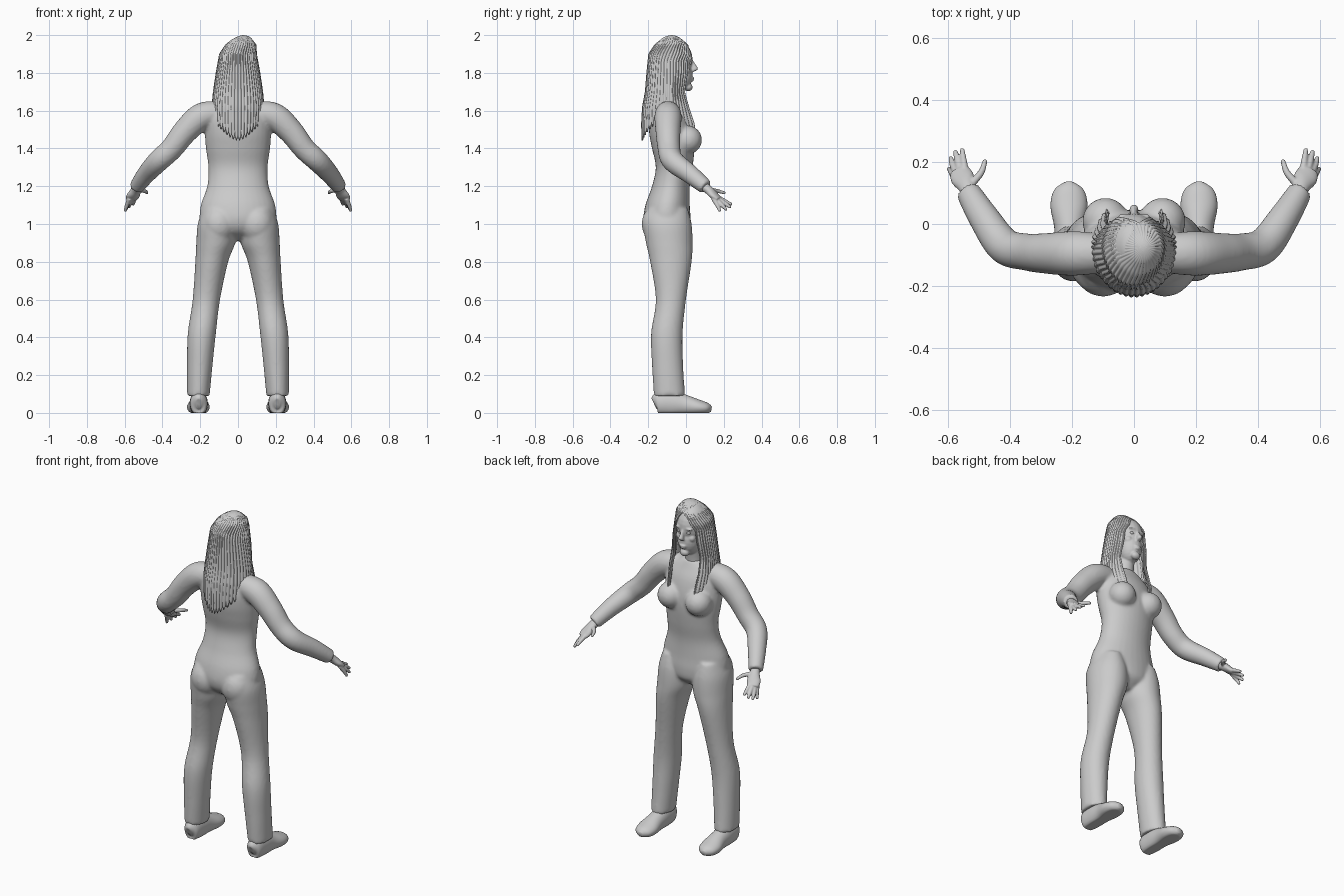
import bpy, bmesh, math
from mathutils import Vector, Matrix

cube = bpy.data.objects.get("Cube")
if cube:
    bpy.data.objects.remove(cube)

grey = bpy.data.materials.new("light grey")
grey.use_nodes = True
grey.diffuse_color = (0.6, 0.6, 0.6, 1)
grey.node_tree.nodes["Principled BSDF"].inputs["Base Color"].default_value = (0.6, 0.6, 0.6, 1)


def spline(rows, t):
    """Catmull-Rom sample of a list of equal-length tuples."""
    i = min(int(t), len(rows) - 2)
    f = t - i
    p = [rows[max(0, min(len(rows) - 1, i + k))] for k in (-1, 0, 1, 2)]
    return [b + f * ((c - a) / 2 + f * ((2 * a - 5 * b + 4 * c - d) / 2 + f * (3 * b - a - 3 * c + d) / 2))
            for a, b, c, d in zip(*p)]


def sweep(bm, rows, level=False, sides=32, steps=6):
    """Elliptical rings (x, y, z, width, depth) skinned along a path."""
    n = (len(rows) - 1) * steps
    pts = [spline(rows, i / steps) for i in range(n + 1)]
    rings = []
    for i, (x, y, z, a, b) in enumerate(pts):
        if level:
            u, v = Vector((1, 0, 0)), Vector((0, 1, 0))
        else:
            d = Vector(pts[min(i + 1, n)][:3]) - Vector(pts[max(i - 1, 0)][:3])
            u = d.cross(Vector((0, 0, 1))).normalized()
            v = u.cross(d).normalized()
        ring = []
        for k in range(sides):
            ang = math.tau * k / sides
            ring.append(bm.verts.new(Vector((x, y, z)) + u * a * math.cos(ang) + v * b * math.sin(ang)))
        rings.append(ring)
    for r, q in zip(rings, rings[1:]):
        for k in range(sides):
            m = (k + 1) % sides
            bm.faces.new((r[k], r[m], q[m], q[k]))
    bm.faces.new(rings[0])
    bm.faces.new(rings[-1])


def ball(bm, centre, radii):
    m = Matrix.Translation(centre) @ Matrix.Diagonal((*radii, 1))
    bmesh.ops.create_uvsphere(bm, u_segments=24, v_segments=14, radius=1, matrix=m)


def finish(bm, name, voxel=0, smooth=0):
    bmesh.ops.recalc_face_normals(bm, faces=bm.faces[:])
    for f in bm.faces:
        f.smooth = True
    mesh = bpy.data.meshes.new(name)
    bm.to_mesh(mesh)
    bm.free()
    mesh.materials.append(grey)
    ob = bpy.data.objects.new(name, mesh)
    bpy.context.collection.objects.link(ob)
    if voxel:
        mod = ob.modifiers.new("fuse", "REMESH")
        mod.mode, mod.voxel_size, mod.use_smooth_shade = "VOXEL", voxel, True
    if smooth:
        mod = ob.modifiers.new("soften", "SMOOTH")
        mod.iterations, mod.factor = smooth, 0.5
    return ob


# Clothed body: torso, bust, sleeves and trouser legs fused into one skin
bm = bmesh.new()
torso = [(0.91, .04, -.13, -.04), (0.96, .15, -.20, .015), (1.02, .20, -.225, .025), (1.1, .197, -.215, .02),
         (1.2, .163, -.18, .02), (1.3, .157, -.16, .035), (1.4, .17, -.18, .045), (1.48, .175, -.195, .04),
         (1.56, .17, -.195, .02), (1.62, .13, -.175, -.01), (1.66, .06, -.14, -.03)]
sweep(bm, [(0, (lo + hi) / 2, z, w, (hi - lo) / 2) for z, w, lo, hi in torso], level=True)
for s in (1, -1):
    ball(bm, (s * .092, .01, 1.445), (.075, .075, .075))
    ball(bm, (s * .1, -.15, 1.0), (.09, .085, .1))
    sweep(bm, [(s * x, y, z, a, a) for x, y, z, a in (
        (.08, -.095, 1.59, .06), (.19, -.095, 1.57, .072), (.28, -.095, 1.49, .066), (.35, -.09, 1.4, .06),
        (.42, -.07, 1.335, .058), (.485, .02, 1.265, .05), (.537, .105, 1.195, .04))])
    leg = [(1.08, .05, .185, -.2, .01), (1.0, .012, .213, -.225, .03), (.9, .015, .221, -.212, .035),
           (.8, .052, .226, -.19, .03), (.6, .095, .24, -.16, .0), (.42, .117, .266, -.185, -.018),
           (.25, .135, .27, -.18, -.015), (.09, .15, .27, -.17, -.005)]
    sweep(bm, [(s * (i + o) / 2, (lo + hi) / 2, z, (o - i) / 2, (hi - lo) / 2) for z, i, o, lo, hi in leg], level=True)
finish(bm, "clothed_body", voxel=.009, smooth=6)

# Hands with four fingers and a thumb, and shoes
for s, side in ((1, "left"), (-1, "right")):
    bm = bmesh.new()
    sweep(bm, [(s * x, y, z, a, b) for x, y, z, a, b in (
        (.525, .085, 1.205, .025, .025), (.54, .12, 1.18, .028, .023),
        (.555, .15, 1.15, .038, .02), (.565, .175, 1.13, .03, .014))])
    fingers = [((.53, .125, 1.18), (.495, .165, 1.175), (.482, .202, 1.165)),
               ((.545, .16, 1.145), (.55, .2, 1.125), (.555, .238, 1.105)),
               ((.56, .165, 1.135), (.57, .205, 1.11), (.577, .232, 1.09)),
               ((.57, .16, 1.13), (.585, .19, 1.1), (.592, .212, 1.078)),
               ((.575, .145, 1.135), (.588, .165, 1.1), (.597, .178, 1.072))]
    for f in fingers:
        sweep(bm, [(s * x, y, z, r, r) for (x, y, z), r in zip(f, (.013, .011, .008))], sides=12)
        ball(bm, (s * f[2][0], f[2][1], f[2][2]), (.008, .008, .008))
    finish(bm, side + "_hand", voxel=.004, smooth=3)

    bm = bmesh.new()
    sweep(bm, [(s * x, y, z, a, b) for x, y, z, a, b in (
        (.208, -.168, .045, .012, .025), (.208, -.15, .05, .042, .06), (.208, -.08, .05, .048, .068),
        (.208, -.01, .042, .05, .055), (.21, .06, .03, .06, .042), (.21, .11, .024, .048, .03),
        (.21, .135, .02, .015, .014))])
    for v in bm.verts:
        v.co.z = max(v.co.z, 0)
    finish(bm, side + "_shoe", smooth=1)

# Head, neck and facial features
bm = bmesh.new()
ball(bm, (0, -.07, 1.87), (.088, .105, .115))
ball(bm, (0, -.035, 1.79), (.066, .07, .09))
ball(bm, (0, .013, 1.725), (.028, .022, .022))
sweep(bm, [(0, -.09, 1.58, .07, .06), (0, -.08, 1.66, .05, .05), (0, -.07, 1.76, .05, .055)], level=True)
sweep(bm, [(0, .02, 1.875, .008, .012), (0, .035, 1.845, .01, .016), (0, .047, 1.82, .015, .017),
           (0, .035, 1.808, .014, .01)], level=True, sides=16)
ball(bm, (0, .032, 1.772), (.022, .012, .006))
ball(bm, (0, .03, 1.761), (.019, .012, .007))
for s in (1, -1):
    ball(bm, (s * .03, .022, 1.875), (.025, .012, .007))
    ball(bm, (s * .04, .0, 1.815), (.022, .022, .022))
finish(bm, "head", voxel=.005, smooth=3)
for s, side in ((1, "left"), (-1, "right")):
    bm = bmesh.new()
    ball(bm, (s * .03, .018, 1.852), (.014, .012, .009))
    finish(bm, side + "_eye")

# Long hair: a ridged curtain open over the face; rows are height, side, back and front reach
profile = [(2.0, .0, .0, .0), (1.985, .045, .05, .045), (1.95, .08, .09, .085), (1.9, .097, .122, .112),
           (1.8, .115, .132, .11), (1.7, .13, .14, .09), (1.62, .137, .155, .12), (1.53, .132, .16, .16),
           (1.42, .12, .157, .175)]


def reach(z):
    for p, q in zip(profile, profile[1:]):
        if z >= q[0]:
            f = (p[0] - z) / (p[0] - q[0])
            f = math.sqrt(f) if p[1] == 0 else f
            return [a + (b - a) * f for a, b in zip(p, q)]
    return profile[-1]


def hair_layer(name, columns, strands, shrink, lift):
    bm = bmesh.new()
    grid, rows = [], 44
    for j in range(columns + 1):
        a = j / columns * 2 - 1
        lock = abs(math.sin(a * strands))
        column = []
        for i in range(rows + 1):
            t = i / rows
            end = 1.44 + lift + .09 * math.sin(a * math.pi) ** 2 + .025 * (1 - lock)
            z = 2.0 - (2.0 - end) * t ** 1.5
            opening = math.radians(42) * min(1, max(0, (1.955 - z) / .09)) ** .6
            phi = math.copysign(opening + (math.pi - opening) * (1 - abs(a)), a)
            _, wide, back, front = reach(z)
            ridge = shrink + .006 * lock * min(1, t * 4)
            depth = front if math.cos(phi) > 0 else back
            part = .03 * max(0, (z - 1.9) / .1)
            x = part + (wide + ridge * (wide > 0)) * math.sin(phi)
            column.append(bm.verts.new((x, -.075 + (depth + ridge * (depth > 0)) * math.cos(phi), z)))
        grid.append(column)
    for c, d in zip(grid, grid[1:]):
        for i in range(rows):
            bm.faces.new((c[i], d[i], d[i + 1], c[i + 1]))
    bmesh.ops.remove_doubles(bm, verts=bm.verts[:], dist=.0002)
    ob = finish(bm, name)
    mod = ob.modifiers.new("thickness", "SOLIDIFY")
    mod.thickness, mod.offset = .006, -1


hair_layer("hair_outer", 240, 55, -.003, 0)
hair_layer("hair_inner", 160, 37, -.012, .03)
